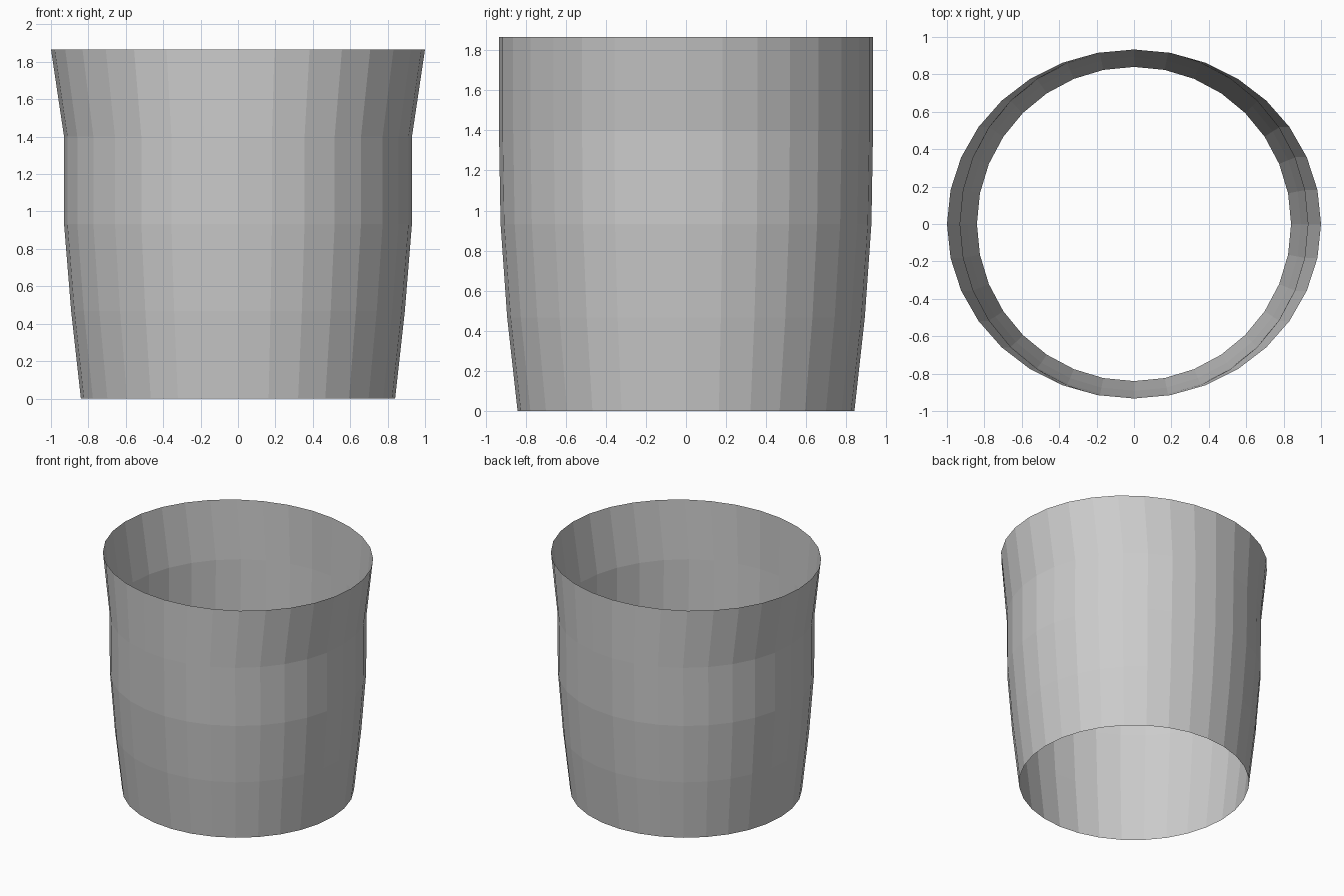
import bpy, bmesh, math

if "Cube" in bpy.data.objects:
    bpy.data.objects.remove(bpy.data.objects["Cube"])

SIDES = 32
# Wall sections: height, x radius, y radius (rim flares sideways into an oval)
SECTIONS = [
    (0.0, 0.84, 0.84),
    (0.467, 0.892, 0.892),
    (0.933, 0.93, 0.925),
    (1.4, 0.93, 0.933),
    (1.867, 1.0, 0.933),
]

# Open-ended, single-skin cup wall lofted through the sections
bm = bmesh.new()
rings = []
for z, rx, ry in SECTIONS:
    angles = [2 * math.pi * i / SIDES for i in range(SIDES)]
    rings.append([bm.verts.new((rx * math.cos(a), ry * math.sin(a), z)) for a in angles])
for low, high in zip(rings, rings[1:]):
    for i in range(SIDES):
        j = (i + 1) % SIDES
        bm.faces.new((low[i], low[j], high[j], high[i]))

mesh = bpy.data.meshes.new("cup_wall")
bm.to_mesh(mesh)
bm.free()
bpy.context.collection.objects.link(bpy.data.objects.new("cup_wall", mesh))
